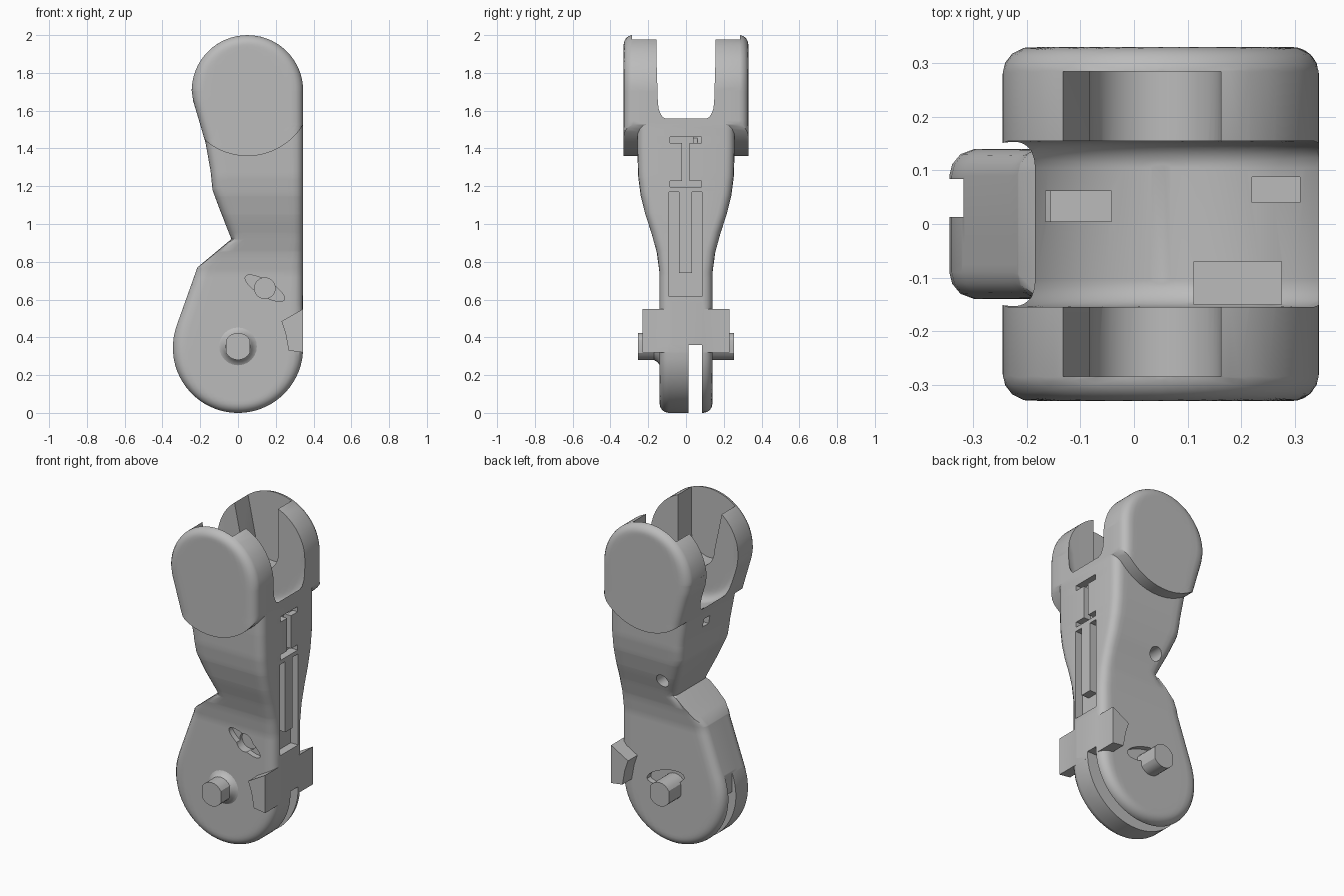
import bpy, bmesh, math
from mathutils import Vector

if "Cube" in bpy.data.objects:
    bpy.data.objects.remove(bpy.data.objects["Cube"], do_unlink=True)

R, TX, TZ, TR = 0.345, 0.05, 1.705, 0.295   # lower radius, upper centre and radius
LEFT = [(0.47, -0.322), (0.77, -0.215), (0.92, -0.035), (1.08, -0.098), (1.18, -0.135),
        (1.28, -0.145), (1.43, -0.172), (1.56, -0.21), (1.65, -0.237), (TZ, TX - TR)]
WIDTH = [(0.74, 0.14), (0.85, 0.155), (0.95, 0.182), (1.05, 0.215), (1.15, 0.24),
         (1.25, 0.253), (1.4, 0.258)]

mat = bpy.data.materials.new("plain grey")
mat.use_nodes = True
mat.diffuse_color = (0.5, 0.5, 0.5, 1)
mat.node_tree.nodes["Principled BSDF"].inputs["Base Color"].default_value = mat.diffuse_color


def interp(table, t):
    if t <= table[0][0]:
        return table[0][1]
    for (a, u), (b, v) in zip(table, table[1:]):
        if t <= b:
            return u + (v - u) * (t - a) / (b - a)
    return table[-1][1]


def chord(r, dz):
    return math.sqrt(max(r * r - dz * dz, 0))


def left(z):
    if z < LEFT[0][0]:
        return -chord(R, z - R)
    return TX - chord(TR, z - TZ) if z > TZ else interp(LEFT, z)


def right(z):
    if z < R:
        return chord(R, z - R)
    return TX + chord(TR, z - TZ) if z > TZ else R


def arc(cx, cz, r, a0, a1, n=32):
    return [(cx + r * math.cos(math.radians(a0 + (a1 - a0) * i / n)),
             cz + r * math.sin(math.radians(a0 + (a1 - a0) * i / n))) for i in range(n + 1)]


# Silhouette segments used to measure the rounded rim
rim = arc(0, R, R, 160, 360) + arc(TX, TZ, TR, 0, 180) + [(x, z) for z, x in reversed(LEFT)]
SEGMENTS = [(Vector(a), Vector(b)) for a, b in zip(rim, rim[1:]) if not (a[1] == 0.92 and b[1] == 0.77)]


def rim_distance(x, z):
    p, best = Vector((x, z)), 9
    for a, b in SEGMENTS:
        d = b - a
        t = min(max((p - a).dot(d) / max(d.length_squared, 1e-9), 0), 1)
        best = min(best, (p - a - d * t).length)
    return best


def make(name, bm):
    bmesh.ops.recalc_face_normals(bm, faces=bm.faces)
    me = bpy.data.meshes.new(name)
    bm.to_mesh(me)
    bm.free()
    ob = bpy.data.objects.new(name, me)
    bpy.context.collection.objects.link(ob)
    me.materials.append(mat)
    return ob


def pillow(name, rows, lo, hi, width, dist, r, n=18):
    """Solid lofted upward through rows, with rounded front and back rims."""
    bm, rings = bmesh.new(), []
    for z in rows:
        a, b = lo(z), hi(z)
        front = []
        for i in range(n + 1):
            x = a + (b - a) * (1 - math.cos(math.pi * i / n)) / 2
            d = 0 if i in (0, n) and dist is rim_distance and r else dist(x, z)
            k = max(r - d, 0)
            front.append((x, width(z) - r + math.sqrt(max(r * r - k * k, 0))))
        rings.append([bm.verts.new((x, -y, z)) for x, y in front] +
                     [bm.verts.new((x, y, z)) for x, y in reversed(front)])
    for p, q in zip(rings, rings[1:]):
        for i in range(len(p)):
            j = (i + 1) % len(p)
            bm.faces.new((p[i], p[j], q[j], q[i]))
    bm.faces.new(rings[0])
    bm.faces.new(rings[-1])
    return make(name, bm)


def prism(name, pts, y0, y1):
    bm = bmesh.new()
    f = bm.faces.new([bm.verts.new((x, y0, z)) for x, z in pts])
    ext = bmesh.ops.extrude_face_region(bm, geom=[f])["geom"]
    bmesh.ops.translate(bm, vec=(0, y1 - y0, 0), verts=[v for v in ext if isinstance(v, bmesh.types.BMVert)])
    return make(name, bm)


def box(name, x0, x1, y0, y1, z0, z1):
    return prism(name, [(x0, z0), (x1, z0), (x1, z1), (x0, z1)], y0, y1)


def combine(ob, others, op):
    for o in others:
        m = ob.modifiers.new(o.name, 'BOOLEAN')
        m.operation, m.object, m.solver = op, o, 'EXACT'
    bpy.context.view_layer.update()
    dg = bpy.context.evaluated_depsgraph_get()
    me = bpy.data.meshes.new_from_object(ob.evaluated_get(dg))
    ob.modifiers.clear()
    ob.data = me
    for o in others:
        bpy.data.objects.remove(o, do_unlink=True)


def levels(z0, z1, n, extra=()):
    return sorted({round(z0 + (z1 - z0) * (1 - math.cos(math.pi * i / n)) / 2, 4)
                   for i in range(n + 1)} | {z for z in extra if z0 < z < z1})


# Main link body
breaks = [z for z, _ in LEFT] + [z for z, _ in WIDTH]
body = pillow("link_body", levels(0.0006, 1.72, 56, breaks), left, right,
              lambda z: interp(WIDTH, z), rim_distance, 0.05)

# Fork ears, clipped below by a circular edge
ears = pillow("fork_ears", levels(TZ - 0.3445, 1.9994, 44, [TZ]),
              lambda z: max(left(z), TX - chord(0.345, z - TZ) if z < TZ else -9),
              lambda z: min(right(z), TX + chord(0.345, z - TZ) if z < TZ else 9),
              lambda z: 0.33, lambda x, z: rim_distance(x, z), 0.05)

# Side stop block
stop = prism("stop_block", [(0.344, 0.55), (0.23, 0.485), (0.252, 0.42), (0.268, 0.33), (0.344, 0.32)],
             -0.23, 0.23)
combine(body, [ears, stop], 'UNION')

# Rounded opening between the ears
cuts = [pillow("fork_gap", levels(TZ - 0.3295, TZ, 22) + [2.2],
               lambda z: TX - (chord(0.33, z - TZ) if z < TZ else 0.33),
               lambda z: TX + (chord(0.33, z - TZ) if z < TZ else 0.33),
               lambda z: 0.155,
               lambda x, z: 0.33 - math.hypot(x - TX, z - TZ) if z < TZ else 0.33 - abs(x - TX), 0.05)]

# Pivot channels inside the ears, open at the top
channel = [(-0.14, 2.1), (-0.137, 1.96)] + arc(0.04, 1.7, 0.122, 180, 360, 20) + [(0.162, 2.1)]
for s in (-1, 1):
    cuts.append(prism("pivot_channel", channel, s * 0.12, s * 0.285))

# Pockets in the gap floor
cuts += [box("floor_pocket", 0.22, 0.31, 0.04, 0.088, 1.39, 1.6),
         box("floor_pocket", -0.165, -0.042, 0.005, 0.062, 1.34, 1.6),
         box("floor_pocket", 0.112, 0.275, -0.15, -0.07, 1.36, 1.6)]

# Grooves on the long flat side
for y0, y1, z0, z1 in [(-0.085, 0.082, 1.428, 1.46), (-0.085, 0.082, 1.195, 1.228),
                       (-0.02, 0.018, 1.21, 1.44), (-0.09, -0.038, 0.7, 1.17),
                       (0.033, 0.086, 0.7, 1.17), (-0.09, 0.086, 0.615, 0.74)]:
    cuts.append(box("side_groove", 0.295, 0.5, y0, y1, z0, z1))

# Slots around the lower end
cuts.append(box("tendon_slot", -0.5, 0.5, 0.012, 0.085, -0.1, 0.36))
cuts.append(box("tendon_slot_end", -0.5, -0.318, 0.013, 0.084, 0.3, 0.52))
inner = [(0.315, 0.55)] + arc(0, R, 0.315, 0, -200, 40) + [(-0.19, 0.755)]
outer = [(-0.3, 0.78)] + arc(0, R, 0.42, -200, -360, 40) + [(0.42, 0.55)]
cuts.append(prism("edge_groove", inner + outer, -0.077, -0.036))


# Slanted recesses and holes on the cheeks
def lens(cx, cz, half, thick, tilt):
    c, s = math.cos(tilt), math.sin(tilt)
    return [(cx + x * half * c - z * thick * s, cz + x * half * s + z * thick * c)
            for x, z in arc(0, 0, 1, 0, 345, 23)]


cuts += [prism("front_recess", lens(0.142, 0.66, 0.12, 0.04, -0.54), -0.3, -0.105),
         prism("front_hole", arc(0.142, 0.66, 0.055, 0, 345, 23), -0.3, -0.085),
         prism("back_recess", lens(0.04, 0.4, 0.13, 0.045, -0.3), 0.105, 0.3),
         prism("back_hole", arc(0.015, 1.02, 0.04, 0, 345, 23), 0.1, 0.4)]
combine(body, cuts, 'DIFFERENCE')

# Flat-sided pivot pins with a flared root at the front
pin = [(max(-0.064, min(0.064, x)), z) for x, z in arc(0, 0.352, 0.072, 0, 345, 23)]
parts = [body]
for name, y0, y1 in [("front_pin", -0.255, -0.1), ("back_pin", 0.1, 0.255)]:
    parts.append(prism(name, pin, y0, y1))
bm = bmesh.new()
flare = [[bm.verts.new((x, y, z)) for x, z in arc(0, 0.352, r, 0, 345, 23)]
         for y, r in [(-0.13, 0.1), (-0.14, 0.1), (-0.148, 0.085), (-0.165, 0.075), (-0.175, 0.066)]]
for p, q in zip(flare, flare[1:]):
    for i in range(len(p)):
        j = (i + 1) % len(p)
        bm.faces.new((p[i], p[j], q[j], q[i]))
bm.faces.new(flare[0])
bm.faces.new(flare[-1])
parts.append(make("front_pin_root", bm))

# Smooth shading with crisp edges
bpy.ops.object.select_all(action='DESELECT')
for ob in parts:
    ob.select_set(True)
bpy.context.view_layer.objects.active = body
bpy.ops.object.shade_smooth_by_angle(angle=math.radians(32))
